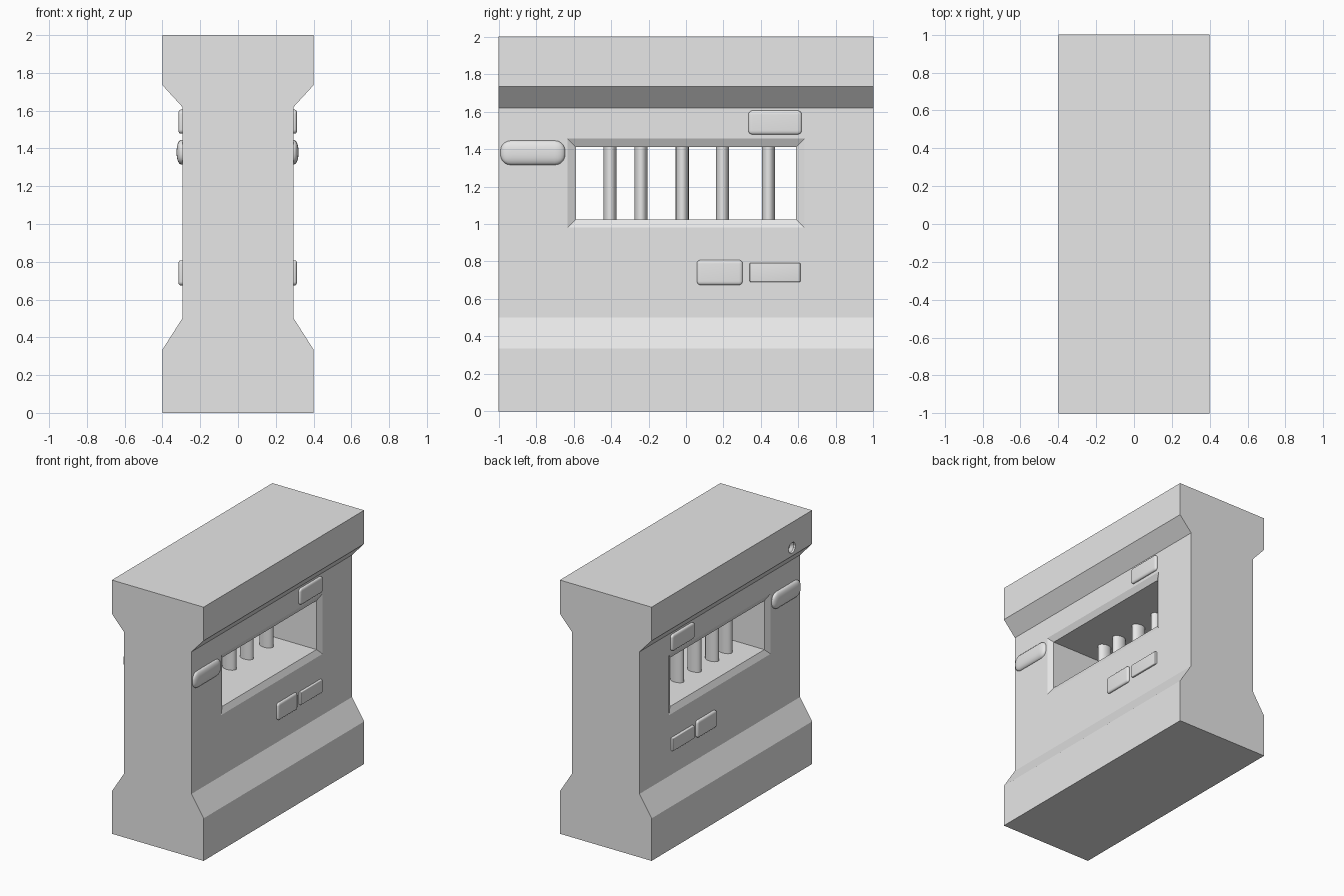
import bpy, bmesh, math
from mathutils import Matrix

if "Cube" in bpy.data.objects:
    bpy.data.objects.remove(bpy.data.objects["Cube"])

stone = bpy.data.materials.new("stone grey")
stone.diffuse_color = (0.8, 0.8, 0.8, 1)
stone.use_nodes = True
stone.node_tree.nodes["Principled BSDF"].inputs["Base Color"].default_value = stone.diffuse_color


def finish(name, bm, smooth=False):
    bmesh.ops.recalc_face_normals(bm, faces=bm.faces[:])
    mesh = bpy.data.meshes.new(name)
    bm.to_mesh(mesh)
    bm.free()
    mesh.materials.append(stone)
    ob = bpy.data.objects.new(name, mesh)
    bpy.context.collection.objects.link(ob)
    if smooth:
        bpy.ops.object.select_all(action='DESELECT')
        ob.select_set(True)
        bpy.context.view_layer.objects.active = ob
        bpy.ops.object.shade_smooth_by_angle(angle=math.radians(40))
    return ob


def loft(name, rings):
    """Skin equal-length rings of points and cap both ends."""
    bm = bmesh.new()
    vs = [[bm.verts.new(p) for p in ring] for ring in rings]
    n = len(vs[0])
    for a, b in zip(vs, vs[1:]):
        for i in range(n):
            j = (i + 1) % n
            bm.faces.new((a[i], a[j], b[j], b[i]))
    bm.faces.new(vs[0])
    bm.faces.new(vs[-1])
    return finish(name, bm)


def cut(target, cutter):
    mod = target.modifiers.new("cut", 'BOOLEAN')
    mod.operation = 'DIFFERENCE'
    mod.solver = 'EXACT'
    mod.object = cutter
    cutter.hide_render = True
    bpy.context.view_layer.objects.active = target
    bpy.ops.object.modifier_apply(modifier=mod.name)
    bpy.data.objects.remove(cutter)


# Wall: waisted profile swept along its length
half = [(0.4, 0), (0.4, 0.335), (0.295, 0.5), (0.295, 1.62), (0.4, 1.735), (0.4, 2)]
profile = half + [(-x, z) for x, z in reversed(half)]
wall = loft("wall", [[(x, y, z) for x, z in profile] for y in (-1, 1)])

# Window tunnel with flared rims on both faces
rings = []
for x, g in ((-0.318, 0.09), (-0.272, 0), (0.272, 0), (0.318, 0.09)):
    y0, y1, z0, z1 = -0.587 - g, 0.588 + g, 1.025 - g, 1.41 + g
    rings.append([(x, y0, z0), (x, y1, z0), (x, y1, z1), (x, y0, z1)])
cut(wall, loft("window_cutter", rings))

# Small round dent in the upper band
rings = []
for x, r in ((-0.42, 0.042), (-0.385, 0.042), (-0.365, 0.022)):
    rings.append([(x, -0.75 + r * math.cos(a), 1.80 + r * math.sin(a))
                  for a in [i * math.tau / 12 for i in range(12)]])
cut(wall, loft("dent_cutter", rings))

# Window bars, oval in section
for i, y in enumerate((-0.405, -0.24, -0.02, 0.195, 0.44)):
    bm = bmesh.new()
    bmesh.ops.create_cone(bm, cap_ends=True, segments=32, radius1=1, radius2=1, depth=0.42,
                          matrix=Matrix.Translation((-0.06, y, 1.2175))
                          @ Matrix.Diagonal((0.055, 0.035, 1, 1)))
    finish(f"window_bar_{i + 1}", bm, True)


# Rounded bricks running through the wall and showing on both faces
def brick(name, x0, x1, y0, y1, z0, z1, round_yz, round_x):
    k = round_yz / round_x
    bm = bmesh.new()
    bmesh.ops.create_cube(bm, size=1)
    bmesh.ops.scale(bm, vec=((x1 - x0) * k, y1 - y0, z1 - z0), verts=bm.verts[:])
    bmesh.ops.bevel(bm, geom=bm.edges[:], offset=round_yz, segments=5, profile=0.5, affect='EDGES')
    bmesh.ops.scale(bm, vec=(1 / k, 1, 1), verts=bm.verts[:])
    bmesh.ops.translate(bm, vec=((x0 + x1) / 2, (y0 + y1) / 2, (z0 + z1) / 2), verts=bm.verts[:])
    finish(name, bm, True)


brick("pill_brick", -0.325, 0.32, -0.99, -0.645, 1.315, 1.445, 0.055, 0.025)
brick("upper_brick", -0.316, 0.313, 0.333, 0.617, 1.478, 1.605, 0.022, 0.012)
brick("lower_brick", -0.316, 0.313, 0.058, 0.302, 0.675, 0.808, 0.02, 0.012)
brick("lower_flat_brick", -0.314, 0.311, 0.34, 0.61, 0.69, 0.793, 0.006, 0.006)
